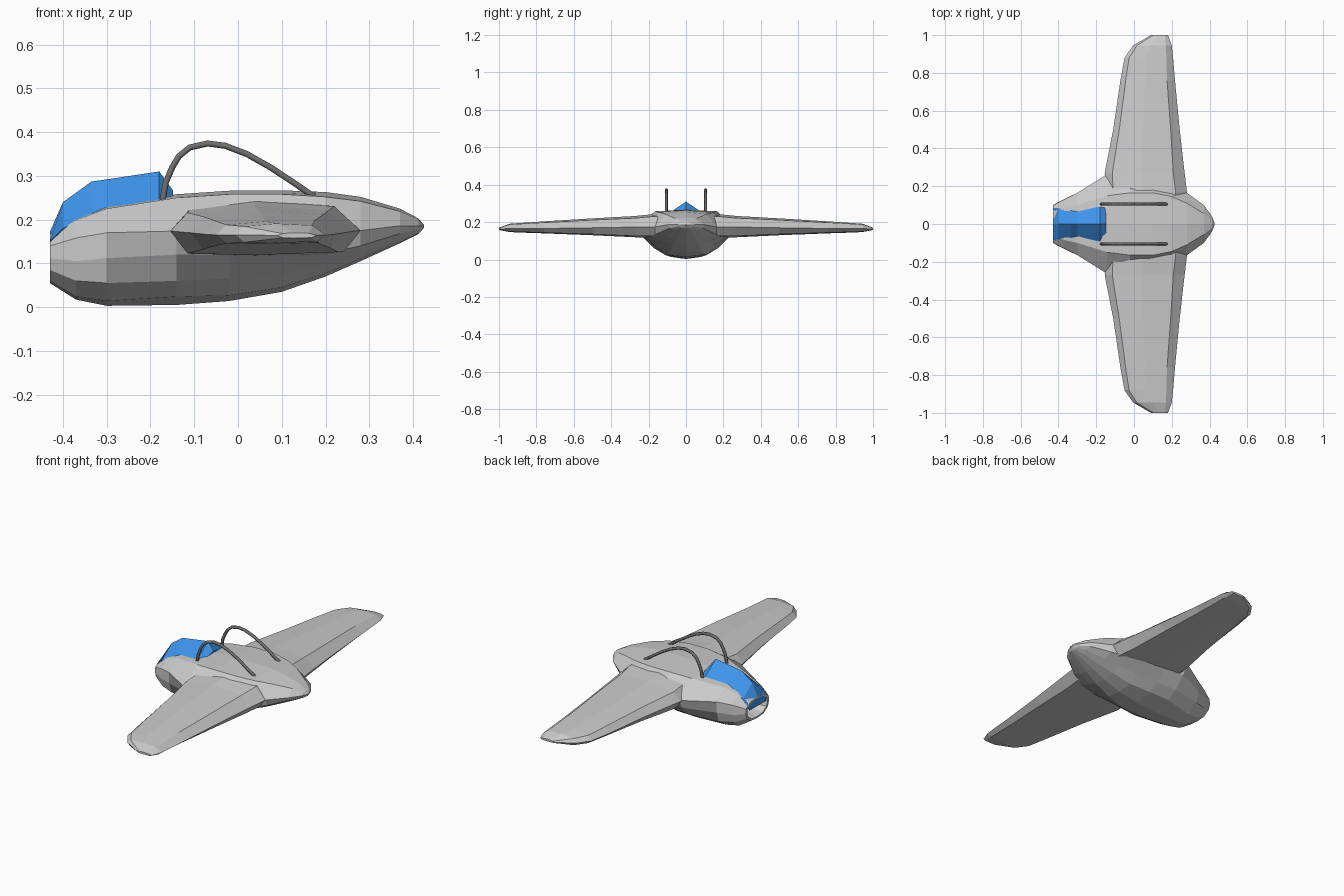
import bpy, bmesh


def material(name, rgb):
    m = bpy.data.materials.new(name)
    m.diffuse_color = (*rgb, 1)
    return m


def loft(name, rings, mat=None, mirror=False):
    """Skin a list of equal-length closed rings and cap both ends."""
    bm = bmesh.new()
    vs = [[bm.verts.new(p) for p in r] for r in rings]
    n = len(rings[0])
    for a, b in zip(vs, vs[1:]):
        for i in range(n):
            j = (i + 1) % n
            bm.faces.new((a[i], a[j], b[j], b[i]))
    bm.faces.new(vs[0][::-1])
    bm.faces.new(vs[-1])
    bmesh.ops.recalc_face_normals(bm, faces=bm.faces)
    me = bpy.data.meshes.new(name)
    bm.to_mesh(me)
    bm.free()
    ob = bpy.data.objects.new(name, me)
    bpy.context.collection.objects.link(ob)
    if mat:
        me.materials.append(mat)
    if mirror:
        ob.modifiers.new("mirror", 'MIRROR').use_axis = (False, True, False)
    return ob


def hull_ring(x, zt, ys, zs, w, zw, wl, zl, yk, zk, yb, zb2, zb):
    half = [(ys, zs), (w, zw), (wl, zl), (yk, zk), (yb, zb2)]
    return ([(x, 0, zt)] + [(x, y, z) for y, z in half] + [(x, 0, zb)]
            + [(x, -y, z) for y, z in reversed(half)])


# Fuselage: x, top, shoulder, widest edge, lower edge, keel side, keel, bottom
stations = [
    (-.43, .170, .060, .163, .098, .140, .100, .112, .092, .085, .055, .060, .055),
    (-.37, .210, .085, .199, .130, .158, .132, .105, .120, .060, .070, .024, .017),
    (-.30, .235, .100, .225, .165, .170, .165, .112, .145, .055, .080, .014, .003),
    (-.14, .258, .150, .250, .265, .174, .230, .120, .170, .060, .110, .024, .005),
    (-.02, .266, .165, .258, .245, .180, .225, .120, .160, .065, .110, .027, .014),
    (.10, .267, .165, .258, .220, .180, .215, .120, .145, .075, .085, .045, .035),
    (.20, .263, .145, .252, .200, .178, .190, .123, .120, .098, .070, .078, .070),
    (.28, .252, .110, .242, .165, .175, .150, .140, .100, .122, .050, .110, .105),
    (.37, .225, .055, .219, .100, .186, .088, .168, .060, .157, .030, .149, .146),
    (.412, .203, .022, .200, .042, .186, .038, .178, .026, .172, .014, .168, .167),
    (.425, .188, .005, .188, .010, .185, .010, .184, .006, .182, .003, .181, .181),
]
hull = [hull_ring(*s) for s in stations]


# Hollow tail opening: shrunken copies of the first ring stepping inwards
def inset(x, k):
    return [(x, y * k, .112 + (z - .112) * k) for _, y, z in hull[0]]


loft("fuselage", [inset(-.35, .5), inset(-.39, .72), inset(-.43, .86)] + hull)


# Wing: span y, leading x, trailing x, top z, middle z, bottom z, edge bevel scale
def wing_ring(y, xl, xt, zt, zm, zb, k):
    mid = xt + (xl - xt) * .45
    t = zt - zb
    return [(xl, y, zm), (xl - .06 * k, y, zt - .10 * t), (mid, y, zt),
            (xt + .04 * k, y, zt - .15 * t), (xt, y, zm),
            (xt + .04 * k, y, zb + .03 * t), (mid, y, zb), (xl - .04 * k, y, zb + .06 * t)]


wing = [
    (.10, .28, -.14, .245, .175, .118, 1),
    (.17, .28, -.15, .243, .175, .118, 1),
    (.27, .268, -.155, .233, .174, .119, 1),
    (.50, .242, -.110, .220, .170, .130, .8),
    (.76, .217, -.072, .204, .166, .140, .7),
    (.88, .207, -.050, .196, .165, .144, .6),
    (.945, .200, -.005, .191, .165, .147, .5),
    (1.0, .180, .090, .170, .164, .158, .3),
]
loft("wing", [wing_ring(*s) for s in wing], mirror=True)

# Blue ridged canopy: x, ridge z, half width, eave z
canopy = [(-.43, .172, .085, .150), (-.40, .240, .082, .180), (-.335, .287, .074, .212),
          (-.30, .292, .070, .224), (-.18, .310, .102, .240), (-.148, .266, .102, .240)]
loft("canopy", [[(x, 0, zr), (x, w, ze), (x, w * .8, ze - .03), (x, -w * .8, ze - .03), (x, -w, ze)]
                for x, zr, w, ze in canopy], material("blue", (.05, .30, .85)))

# Pair of arched tube handles
dark = material("dark_grey", (.16, .16, .16))
path = [(-.172, .245), (-.165, .285), (-.150, .320), (-.135, .345), (-.110, .365), (-.070, .374),
        (-.030, .369), (.020, .350), (.075, .319), (.125, .286), (.175, .252)]
for side, y in (("left", .105), ("right", -.105)):
    cu = bpy.data.curves.new("handle_" + side, 'CURVE')
    cu.dimensions = '3D'
    cu.bevel_depth = .008
    cu.bevel_resolution = 1
    cu.use_fill_caps = True
    sp = cu.splines.new('POLY')
    sp.points.add(len(path) - 1)
    for p, (x, z) in zip(sp.points, path):
        p.co = (x, y, z, 1)
    cu.materials.append(dark)
    ob = bpy.data.objects.new("handle_" + side, cu)
    bpy.context.collection.objects.link(ob)
